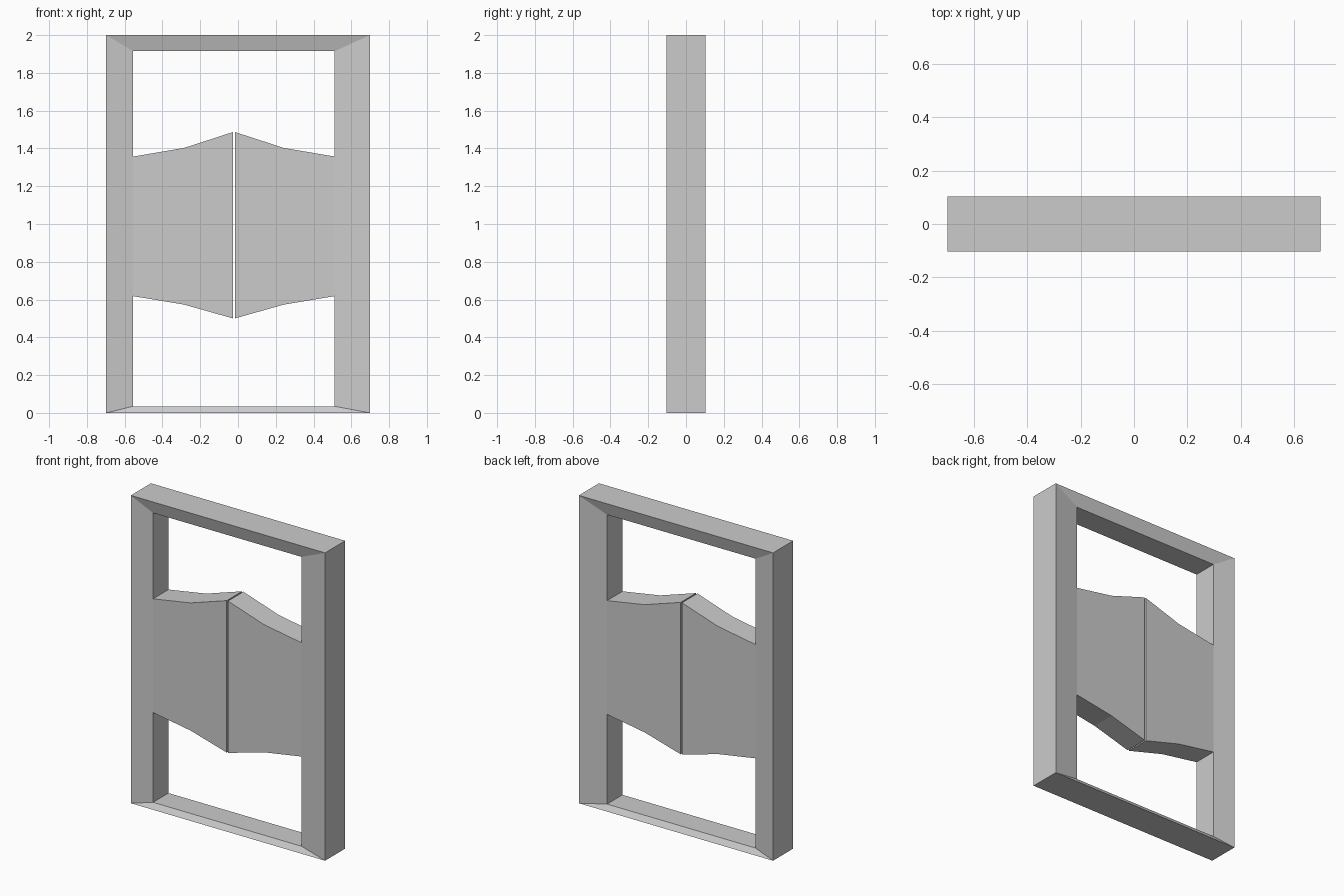
import bpy
import bmesh

cube = bpy.data.objects.get("Cube")
if cube:
    bpy.data.objects.remove(cube, do_unlink=True)

# Single plain grey
grey = bpy.data.materials.new("plain_grey")
grey.use_nodes = True
colour = (0.6, 0.6, 0.6, 1.0)
grey.diffuse_color = colour
grey.node_tree.nodes["Principled BSDF"].inputs["Base Color"].default_value = colour

OUTER_Y, INNER_Y = 0.103, 0.079            # half depths: outer rim, inner rim and doors
LEFT, RIGHT, BOTTOM, TOP = -0.555, 0.512, 0.035, 1.915   # opening
CENTRE = (LEFT + RIGHT) / 2
HALF = (RIGHT - LEFT) / 2
GAP = 0.0045                               # half the slit between the doors


def loft(name, rings, closed):
    """Join matching rings of points; close the loop of rings or cap its ends."""
    bm = bmesh.new()
    loops = [[bm.verts.new(p) for p in ring] for ring in rings]
    n = len(loops[0])
    pairs = list(zip(loops, loops[1:]))
    if closed:
        pairs.append((loops[-1], loops[0]))
    else:
        bm.faces.new(loops[0])
        bm.faces.new(loops[-1])
    for a, b in pairs:
        for i in range(n):
            j = (i + 1) % n
            bm.faces.new((a[i], a[j], b[j], b[i]))
    bmesh.ops.recalc_face_normals(bm, faces=bm.faces)
    mesh = bpy.data.meshes.new(name)
    bm.to_mesh(mesh)
    bm.free()
    mesh.materials.append(grey)
    obj = bpy.data.objects.new(name, mesh)
    bpy.context.collection.objects.link(obj)
    return obj


def rectangle(x0, x1, z0, z1, y):
    return [(x0, y, z0), (x1, y, z0), (x1, y, z1), (x0, y, z1)]


# Mitred frame whose front and back slope in towards the opening
outer = (-0.698, 0.698, 0.0, 2.0)
inner = (LEFT, RIGHT, BOTTOM, TOP)
loft("door_frame", [rectangle(*outer, -OUTER_Y), rectangle(*inner, -INNER_Y),
                    rectangle(*inner, INNER_Y), rectangle(*outer, OUTER_Y)], True)

# Swing doors: (distance from the centre, height) around the outline
outline = [(GAP, 0.50), (0.263, 0.573), (HALF, 0.618),
           (HALF, 1.357), (0.263, 1.403), (GAP, 1.487)]
for name, side in (("left_door", 1), ("right_door", -1)):
    loft(name, [[(CENTRE + side * d, y, z) for d, z in outline]
                for y in (-INNER_Y, INNER_Y)], False)
